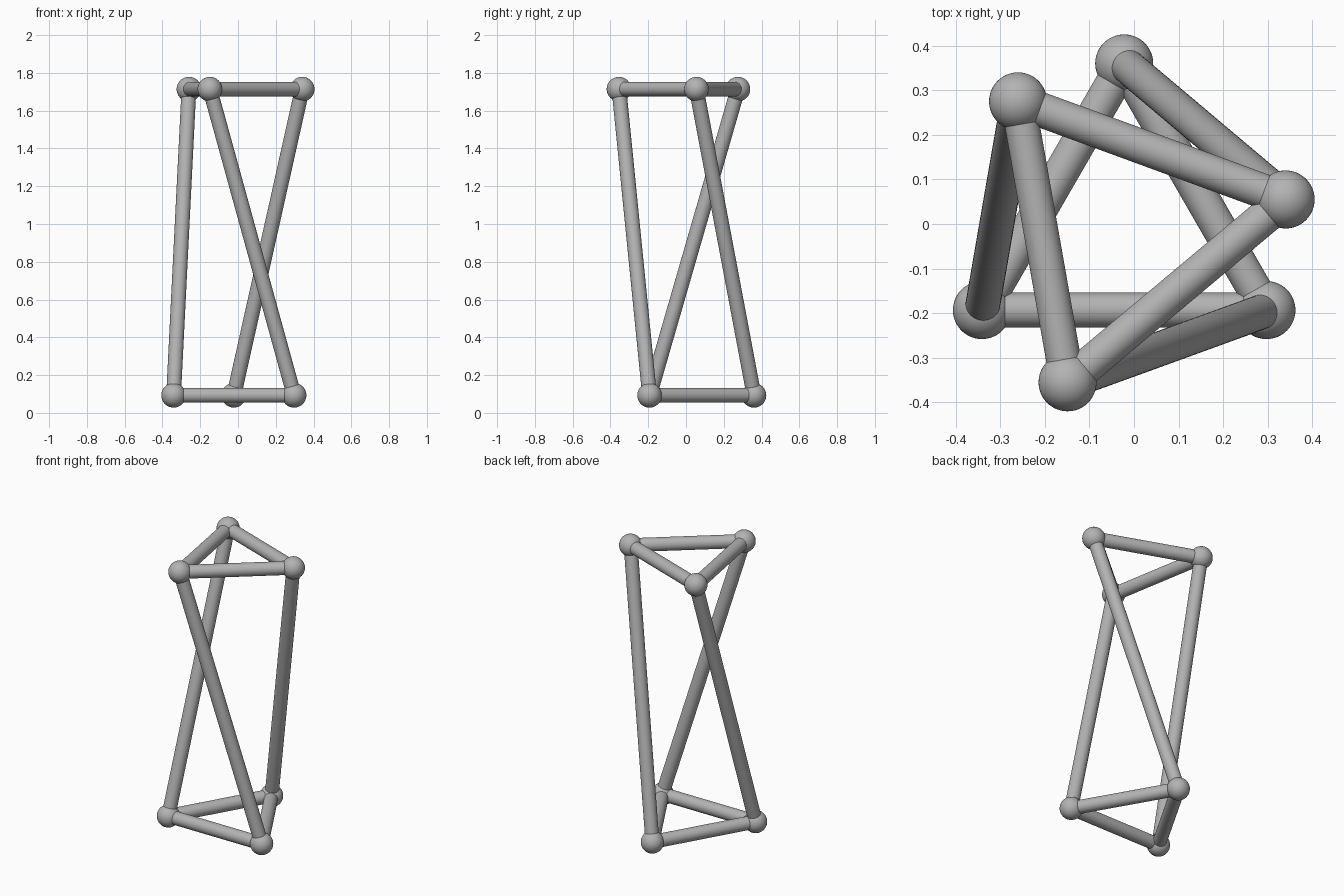
import bpy
from mathutils import Vector

cube = bpy.data.objects.get("Cube")
if cube:
    bpy.data.objects.remove(cube, do_unlink=True)

# Single grey material
grey = bpy.data.materials.new("mid_grey")
grey.use_nodes = True
colour = (0.45, 0.45, 0.45, 1)
grey.diffuse_color = colour
grey.node_tree.nodes["Principled BSDF"].inputs["Base Color"].default_value = colour

BALL_R, STRUT_R = 0.065, 0.039
TOP_Z, BOTTOM_Z = 1.714, 0.093


def finish(name):
    obj = bpy.context.object
    obj.name = name
    obj.data.materials.append(grey)
    bpy.ops.object.shade_smooth_by_angle()


def ball(name, centre):
    bpy.ops.mesh.primitive_uv_sphere_add(segments=48, ring_count=24, radius=BALL_R, location=centre)
    finish(name)


def strut(name, start, end):
    axis = end - start
    bpy.ops.mesh.primitive_cylinder_add(
        vertices=48, radius=STRUT_R, depth=axis.length, location=(start + end) / 2,
        rotation=axis.to_track_quat("Z", "Y").to_euler())
    finish(name)


# Corners of the two twisted triangles, paired by leg
sides = ("right", "left", "front")
top = [Vector((x, y, TOP_Z)) for x, y in ((-0.26, 0.275), (0.34, 0.055), (-0.149, -0.355))]
bottom = [Vector((x, y, BOTTOM_Z)) for x, y in ((-0.341, -0.193), (-0.022, 0.36), (0.297, -0.193))]

# Joints, triangle edges and slanted legs
for i, side in enumerate(sides):
    j = (i + 1) % 3
    for level, ring in (("top", top), ("bottom", bottom)):
        ball(f"{level}_joint_{side}", ring[i])
        strut(f"{level}_strut_{side}", ring[i], ring[j])
    strut(f"leg_{side}", bottom[i], top[i])
